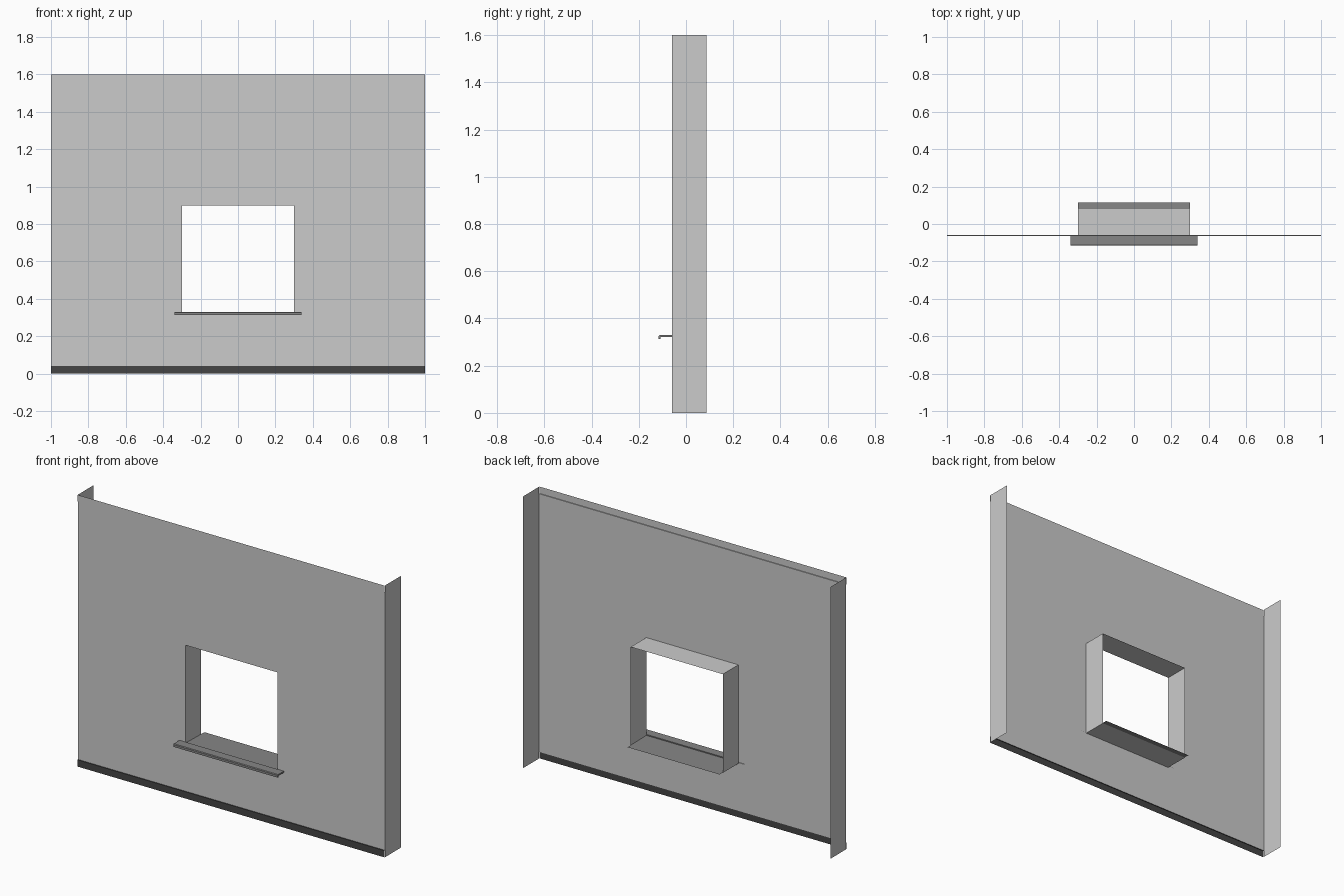
import bpy, bmesh

if "Cube" in bpy.data.objects:
    bpy.data.objects.remove(bpy.data.objects["Cube"])


def material(name, v):
    m = bpy.data.materials.new(name)
    m.diffuse_color = (v, v, v, 1)
    m.use_nodes = True
    m.node_tree.nodes["Principled BSDF"].inputs["Base Color"].default_value = m.diffuse_color
    return m


def finish(name, bm, mat=None):
    bmesh.ops.remove_doubles(bm, verts=bm.verts, dist=1e-5)
    me = bpy.data.meshes.new(name)
    bm.to_mesh(me)
    bm.free()
    ob = bpy.data.objects.new(name, me)
    bpy.context.collection.objects.link(ob)
    if mat:
        me.materials.append(mat)
    return ob


def extrude_x(name, profile, x0, x1, mat=None, closed=False):
    """Sweep a (y, z) profile along x; closed profiles get end caps."""
    bm = bmesh.new()
    a = [bm.verts.new((x0, y, z)) for y, z in profile]
    b = [bm.verts.new((x1, y, z)) for y, z in profile]
    n = len(profile)
    for i in range(n if closed else n - 1):
        j = (i + 1) % n
        bm.faces.new((a[i], b[i], b[j], a[j]))
    if closed:
        bm.faces.new(a)
        bm.faces.new(b[::-1])
        bmesh.ops.recalc_face_normals(bm, faces=bm.faces)
    return finish(name, bm, mat)


plinth_dark = material("plinth_dark", 0.06)
sill_grey = material("sill_grey", 0.24)
coping_grey = material("coping_grey", 0.55)

FRONT, BACK, STRIP, H = -0.059, 0.086, -0.064, 1.6
W, Z0, Z1 = 0.3, 0.319, 0.9

# wall sheet with window hole
bm = bmesh.new()
xs, zs = (-1, -W, W, 1), (0.04, Z0, Z1, H - 0.04)
for i in range(3):
    for k in range(3):
        if (i, k) != (1, 1):
            bm.faces.new([bm.verts.new((x, FRONT, z)) for x, z in (
                (xs[i], zs[k]), (xs[i + 1], zs[k]),
                (xs[i + 1], zs[k + 1]), (xs[i], zs[k + 1]))])
finish("wall_panel", bm)

# side returns
for s, name in ((-1, "left_return"), (1, "right_return")):
    bm = bmesh.new()
    pts = [(s, FRONT, 0), (s, BACK, 0), (s, BACK, H), (s, FRONT, H)]
    bm.faces.new([bm.verts.new(p) for p in pts[::s]])
    finish(name, bm)

# window reveal: four planes around the hole
bm = bmesh.new()
ring = [(-W, Z0), (W, Z0), (W, Z1), (-W, Z1)]
f = [bm.verts.new((x, FRONT, z)) for x, z in ring]
b = [bm.verts.new((x, BACK, z)) for x, z in ring]
for i in range(4):
    j = (i + 1) % 4
    bm.faces.new((f[i], b[i], b[j], f[j]))
finish("window_reveal", bm)

# top and bottom trim strips, stepped slightly forward of the wall
extrude_x("top_trim", [(FRONT, H - 0.04), (STRIP, H - 0.04), (STRIP, H)], -1, 1, coping_grey)
extrude_x("bottom_trim", [(STRIP, 0), (STRIP, 0.04), (FRONT, 0.04)], -1, 1, plinth_dark)

# sill: inner sheet and outer ledge with drip lip
extrude_x("inner_sill", [(FRONT, 0.324), (0.116, 0.321)], -W, W, sill_grey)
extrude_x("outer_sill", [
    (FRONT, 0.321), (FRONT, 0.33), (-0.112, 0.33), (-0.116, 0.326),
    (-0.116, 0.313), (-0.108, 0.313), (-0.108, 0.321)],
    -0.34, 0.34, sill_grey, closed=True)
